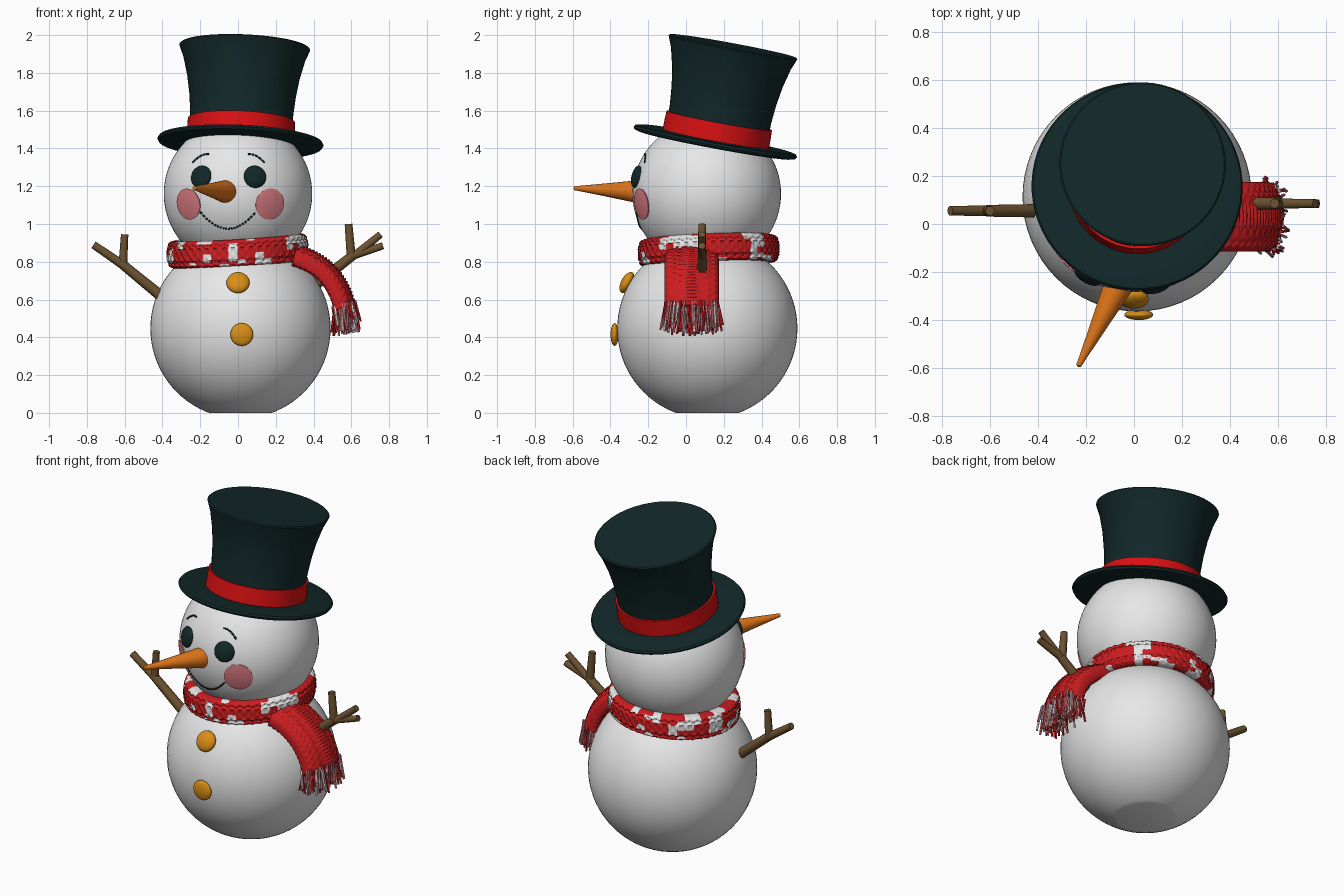
import bpy, bmesh, math, random
from math import sin, cos, pi, tau
from mathutils import Vector, Matrix, noise

random.seed(4)
if "Cube" in bpy.data.objects:
    bpy.data.objects.remove(bpy.data.objects["Cube"])


def material(name, rgb):
    m = bpy.data.materials.new(name)
    m.use_nodes = True
    m.diffuse_color = (*rgb, 1)
    m.node_tree.nodes["Principled BSDF"].inputs["Base Color"].default_value = (*rgb, 1)
    return m


SNOW = material("snow white", (0.8, 0.8, 0.8))
FELT = material("dark teal felt", (0.006, 0.021, 0.022))
BAND = material("ribbon red", (0.7, 0.005, 0.006))
WOOL = material("wool red", (0.6, 0.012, 0.014))
ROSE = material("rose pink", (0.7, 0.2, 0.22))
CARROT = material("carrot orange", (0.75, 0.18, 0.01))
GOLD = material("button gold", (0.7, 0.27, 0.008))
BARK = material("bark brown", (0.15, 0.085, 0.03))


def finish(name, bm, *mats, angle=40):
    bmesh.ops.recalc_face_normals(bm, faces=bm.faces[:])
    mesh = bpy.data.meshes.new(name)
    bm.to_mesh(mesh)
    bm.free()
    obj = bpy.data.objects.new(name, mesh)
    bpy.context.collection.objects.link(obj)
    for m in mats:
        mesh.materials.append(m)
    bpy.ops.object.select_all(action='DESELECT')
    obj.select_set(True)
    bpy.context.view_layer.objects.active = obj
    bpy.ops.object.shade_smooth_by_angle(angle=math.radians(angle))
    return obj


def aim(origin, axis):
    """Matrix placing local z along axis."""
    rot = Vector(axis).to_track_quat('Z', 'Y').to_matrix().to_4x4()
    return Matrix.Translation(origin) @ rot


def ball(name, mat, radius, matrix, flat=1.0, cut=None):
    bm = bmesh.new()
    bmesh.ops.create_uvsphere(bm, u_segments=64, v_segments=40, radius=radius)
    bm.transform(matrix @ Matrix.Diagonal((1, 1, flat, 1)))
    if cut is not None:
        geom = bm.verts[:] + bm.edges[:] + bm.faces[:]
        res = bmesh.ops.bisect_plane(bm, geom=geom, plane_co=(0, 0, cut),
                                     plane_no=(0, 0, 1), clear_inner=True)
        rim = [e for e in res["geom_cut"] if isinstance(e, bmesh.types.BMEdge)]
        bmesh.ops.holes_fill(bm, edges=rim)
    return finish(name, bm, mat)


def lathe(name, mat, profile, matrix, steps=64):
    bm = bmesh.new()
    vs = [bm.verts.new((r, 0, z)) for r, z in profile]
    es = [bm.edges.new(p) for p in zip(vs, vs[1:])]
    bmesh.ops.spin(bm, geom=vs + es, axis=(0, 0, 1), cent=(0, 0, 0),
                   angle=tau, steps=steps)
    bmesh.ops.remove_doubles(bm, verts=bm.verts[:], dist=1e-5)
    bm.transform(matrix)
    return finish(name, bm, mat)


def rod(bm, a, b, r1, r2, sides=10, index=0):
    a, b = Vector(a), Vector(b)
    res = bmesh.ops.create_cone(bm, cap_ends=True, segments=sides, radius1=r1,
                                radius2=r2, depth=(b - a).length,
                                matrix=aim((a + b) / 2, b - a))
    for f in {f for v in res["verts"] for f in v.link_faces}:
        f.material_index = index


def knit(name, frame, steps, half_w, half_t, ribs, waves, closed, paint):
    """Sweep a ribbed, zigzag-stitched section along frame(u)."""
    bm = bmesh.new()
    n = 48
    rings = []
    for i in range(steps if closed else steps + 1):
        u = i / steps
        centre, side, out, bend = frame(u)
        zig = abs((u * waves) % 1 - 0.5)
        ring = []
        for j in range(n):
            a = tau * j / n
            h = math.copysign(abs(cos(a)) ** 0.6, cos(a))
            t = math.copysign(abs(sin(a)) ** 0.5, sin(a)) * half_t
            t += 0.008 * sin(a) * sin(tau * (ribs * h / 2 + zig)) - bend * (h * half_w) ** 2
            ring.append(bm.verts.new(centre + side * h * half_w + out * t))
        rings.append(ring)
    for i in range(steps):
        r0, r1 = rings[i], rings[(i + 1) % len(rings)]
        cell = math.floor(i / steps * waves) / waves
        for j in range(n):
            k = (j + 1) % n
            f = bm.faces.new((r0[j], r0[k], r1[k], r1[j]))
            row = math.floor(cos(tau * (j + 0.5) / n) * ribs) / ribs
            f.material_index = int(paint(cell, row))
    if not closed:
        bm.faces.new(rings[0])
        bm.faces.new(rings[-1])
    return finish(name, bm, WOOL, SNOW, angle=70)


# Snow body and head
HEAD, HEAD_R = Vector((0, 0.11, 1.16)), 0.393
ball("body", SNOW, 0.477, Matrix.Translation((0.013, 0.113, 0.447)), cut=0)
ball("head", SNOW, HEAD_R, Matrix.Translation(HEAD))


def on_head(x, z):
    dx, dz = x - HEAD.x, z - HEAD.z
    n = Vector((dx, -math.sqrt(HEAD_R ** 2 - dx * dx - dz * dz), dz))
    return HEAD + n, n.normalized()


# Top hat, leaning back
hat = aim((0.013, 0.155, 1.435), (0.044, 0.183, 0.98))
lathe("top_hat", FELT, [(0, -0.018), (0.41, -0.018), (0.433, -0.012), (0.44, 0),
                        (0.433, 0.011), (0.41, 0.016), (0.28, 0.016), (0.272, 0.06),
                        (0.273, 0.15), (0.282, 0.25), (0.298, 0.35), (0.323, 0.45),
                        (0.347, 0.51), (0.34, 0.516), (0, 0.516)], hat)
lathe("hat_band", BAND, [(0.26, 0.01), (0.287, 0.01), (0.286, 0.06), (0.284, 0.115),
                         (0.26, 0.115)], hat)

# Face
for side, x in (("right", -0.195), ("left", 0.09)):
    p, n = on_head(x, 1.25)
    ball(side + "_eye", FELT, 0.06, aim(p, n), flat=0.4)
for side, x in (("right", -0.265), ("left", 0.17)):
    p, n = on_head(x, 1.105)
    cap = [(0.399 * sin(a), 0.399 * cos(a)) for a in (0.21 * i / 8 for i in range(9))]
    lathe(side + "_cheek", ROSE, cap + [(0.078, 0.376)], aim(HEAD, n), steps=40)


def dashes(name, curve, count, gap):
    bm = bmesh.new()
    for i in range(count):
        a, b = (on_head(*curve((i + s) / count))[0] for s in (0, 1 - gap))
        rod(bm, a, b, 0.006, 0.006, 6)
    finish(name, bm, FELT)


dashes("mouth", lambda t: (-0.2 + 0.295 * t, 0.975 + 0.36 * (t - 0.5) ** 2), 20, 0.35)
dashes("right_brow", lambda t: (-0.24 + 0.09 * t, 1.325 + 0.1 * t - 0.055 * t * t), 5, 0.2)
dashes("left_brow", lambda t: (0.14 - 0.09 * t, 1.325 + 0.1 * t - 0.055 * t * t), 5, 0.2)

base, tip = Vector((-0.055, -0.235, 1.17)), Vector((-0.233, -0.595, 1.19))
length = (tip - base).length
lathe("carrot_nose", CARROT, [(0, 0), (0.058, 0), (0.061, 0.02), (0.054, 0.07),
                              (0.036, 0.2), (0.015, 0.36), (0.011, length - 0.006),
                              (0, length)], aim(base, tip - base), steps=32)

# Buttons
ball("upper_button", GOLD, 0.061, aim((0, -0.313, 0.69), (0, -0.88, 0.47)), flat=0.5)
ball("lower_button", GOLD, 0.06, aim((0.02, -0.378, 0.415), (0, -1, 0)), flat=0.36)

# Twig arms: lists of points on the arm plane, thick to thin
ARMS = {"right_arm": (0.055, [((-0.36, 0.58), (-0.61, 0.785), 0.03),
                              ((-0.6, 0.777), (-0.765, 0.89), 0.024),
                              ((-0.61, 0.78), (-0.6, 0.945), 0.023)]),
        "left_arm": (0.085, [((0.36, 0.64), (0.61, 0.835), 0.03),
                             ((0.6, 0.82), (0.585, 1.0), 0.024),
                             ((0.6, 0.83), (0.768, 0.885), 0.022),
                             ((0.62, 0.835), (0.755, 0.945), 0.022)])}
for name, (y, twigs) in ARMS.items():
    bm = bmesh.new()
    for (ax, az), (bx, bz), r in twigs:
        rod(bm, (ax, y, az), (bx, y, bz), r, r * 0.85)
    finish(name, bm, BARK)


# Knitted scarf
def ring_frame(u):
    out = Vector((cos(tau * u), sin(tau * u), 0))
    c = Vector((-0.003, 0.12, 0.858)) + out * 0.313
    c.z += 0.055 * out.x * 0.36 + 0.035 * out.y * 0.36
    return c, Vector((0, 0, 1)), out, 0


def patches(u, h):
    return noise.noise(Vector((cos(tau * u) * 4, sin(tau * u) * 4, h * 1.2 + 3))) > 0.08


def tail_frame(u):
    c = Vector((0.30 + 0.44 * u - 0.17 * u * u, 0.03, 0.84 - 0.12 * u - 0.16 * u * u))
    out = Vector((0.12 + 0.32 * u, 0, 0.44 - 0.34 * u)).normalized()
    return c, Vector((0, 1, 0)), out, 1.3


knit("scarf_loop", ring_frame, 288, 0.073, 0.055, 5, 48, True, patches)
knit("scarf_tail", tail_frame, 72, 0.145, 0.05, 7, 12, False, lambda u, h: False)

# Fringe strands at the tail's end
bm = bmesh.new()
end, across, out, bend = tail_frame(0.95)
for i in range(170):
    w, t = random.uniform(-0.14, 0.14), random.uniform(-0.045, 0.06)
    a = end + across * w + out * (t - bend * w * w)
    drop = random.uniform(0.11, 0.17) - 1.2 * w * w
    b = a + Vector((random.uniform(-0.02, 0.035), w * 0.1 + random.uniform(-0.015, 0.015), -drop))
    rod(bm, a, b, 0.007, 0.006, 5, random.choice((0, 0, 1, 1, 2)))
finish("scarf_fringe", bm, WOOL, ROSE, SNOW)
